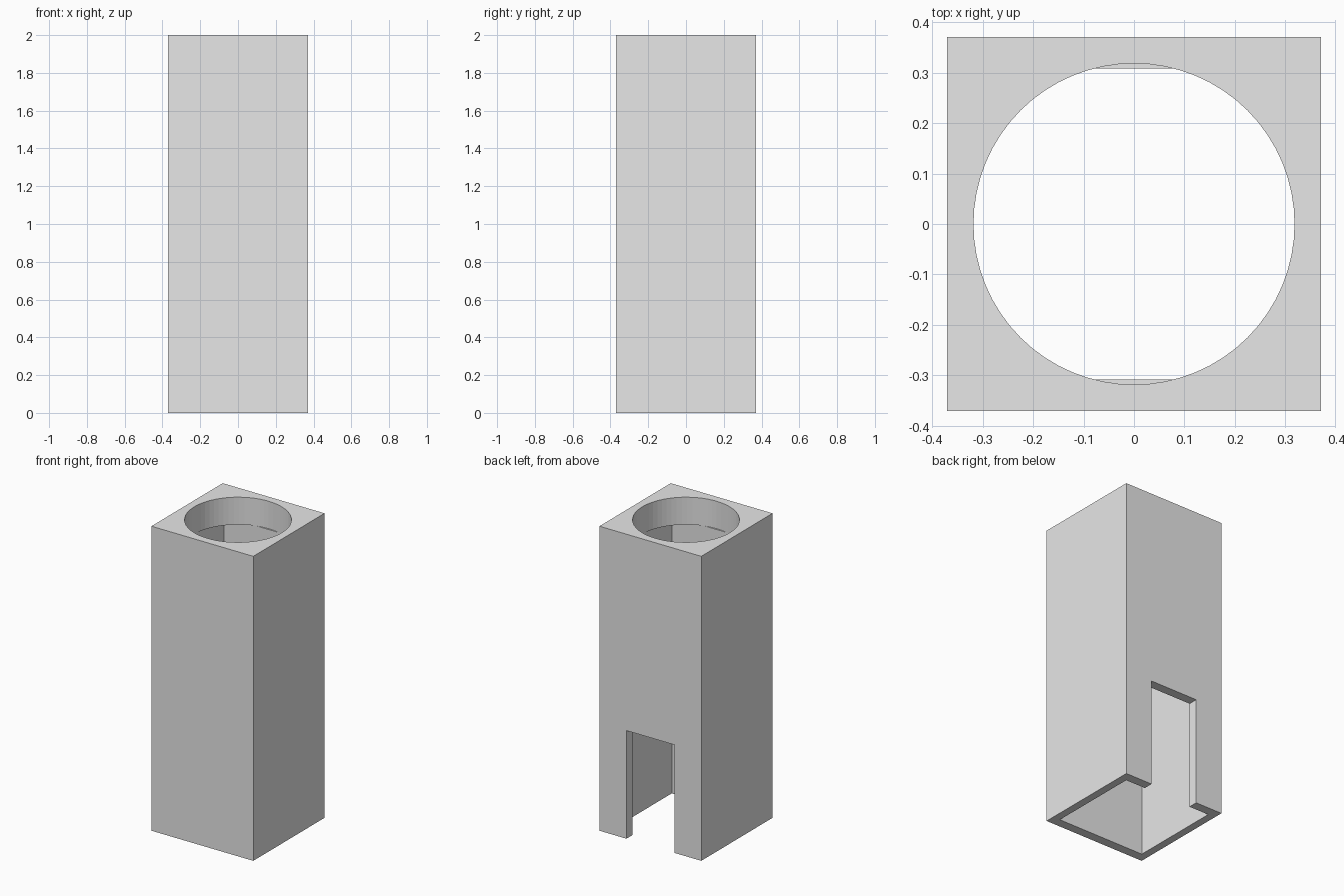
import bpy

if "Cube" in bpy.data.objects:
    bpy.data.objects.remove(bpy.data.objects["Cube"], do_unlink=True)

HALF = 0.37       # outer half width
HEIGHT = 2.0
CEILING = 1.82    # underside of the top plate


def box(name, x, y, z):
    """Axis-aligned box from (min, max) ranges."""
    bpy.ops.mesh.primitive_cube_add(size=1)
    ob = bpy.context.object
    ob.name = name
    for v in ob.data.vertices:
        v.co = [r[0] if c < 0 else r[1] for c, r in zip(v.co, (x, y, z))]
    return ob


def cut(target, cutter):
    """Subtract the cutter, then discard it."""
    cutter.hide_render = True
    mod = target.modifiers.new("cut", "BOOLEAN")
    mod.operation = "DIFFERENCE"
    mod.solver = "EXACT"
    mod.object = cutter
    bpy.context.view_layer.objects.active = target
    bpy.ops.object.modifier_apply(modifier=mod.name)
    bpy.data.objects.remove(cutter, do_unlink=True)


# Square column
column = box("square_column", (-HALF, HALF), (-HALF, HALF), (0, HEIGHT))

# Hollow interior, open at the bottom
cut(column, box("cavity", (-0.319, 0.319), (-0.308, 0.308), (-0.1, CEILING)))

# Round opening through the top plate
bpy.ops.mesh.primitive_cylinder_add(vertices=64, radius=0.318, depth=0.4,
                                    location=(0, 0, CEILING + 0.2))
bore = bpy.context.object
bore.name = "bore"
cut(column, bore)

# Doorway in the back wall
cut(column, box("doorway", (-0.174, 0.174), (0.2, 0.5), (-0.1, 0.71)))

# Plain grey material
grey = bpy.data.materials.new("light_grey")
grey.use_nodes = True
colour = (0.8, 0.8, 0.8, 1)
grey.diffuse_color = colour
grey.node_tree.nodes["Principled BSDF"].inputs["Base Color"].default_value = colour
column.data.materials.clear()
column.data.materials.append(grey)
for p in column.data.polygons:
    p.material_index = 0
    p.use_smooth = False
